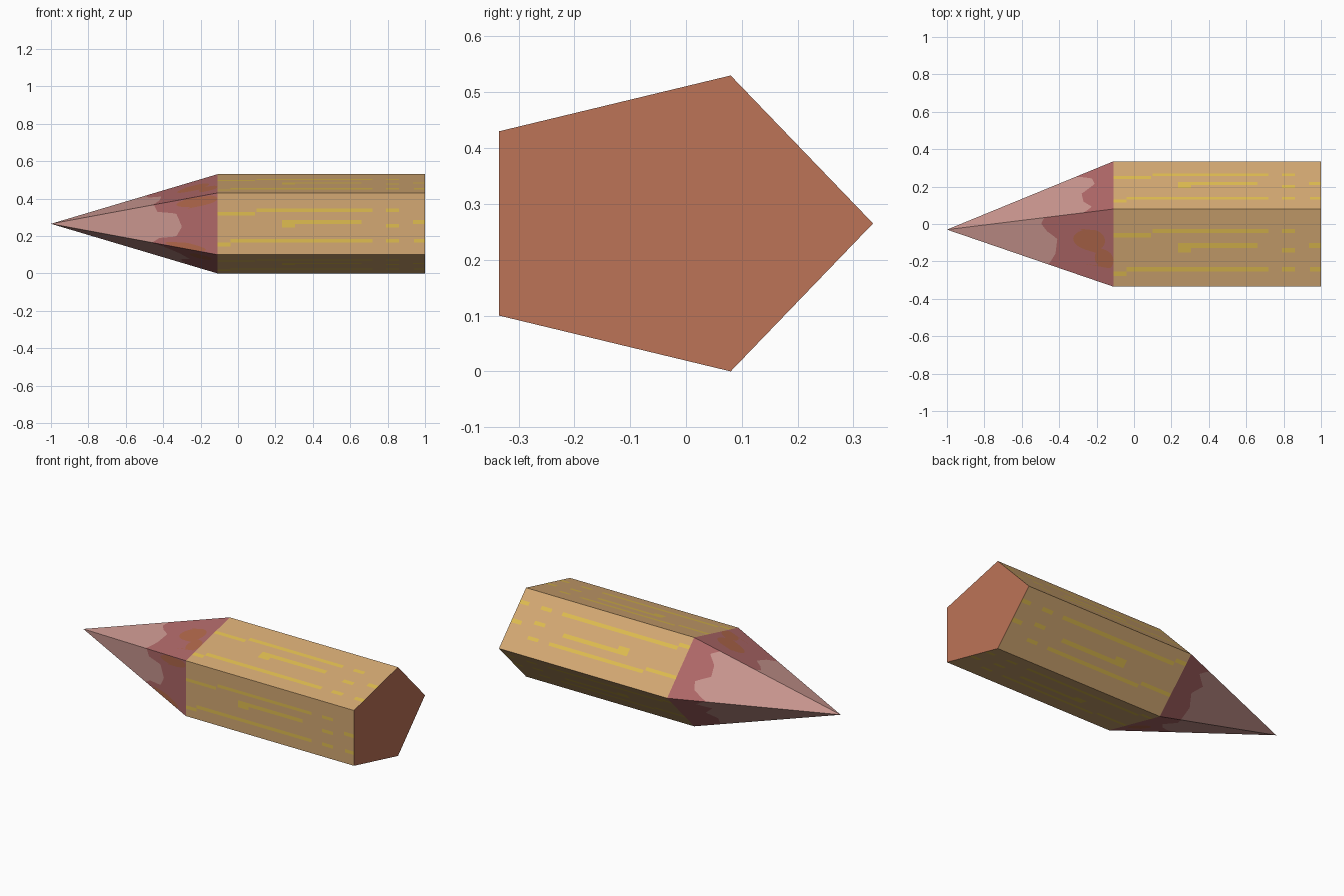
import bpy, bmesh
from mathutils import Vector

if "Cube" in bpy.data.objects:
    bpy.data.objects.remove(bpy.data.objects["Cube"])

# Five-sided cross-section (y, z), starting at the ridge and running over the front
RING = [(0.08, 0.53), (-0.335, 0.43), (-0.335, 0.10), (0.08, 0.0), (0.335, 0.265)]
X_SHOULDER, X_END = -0.11, 1.0
APEX = Vector((-1.0, -0.03, 0.265))


def material(name, rgb):
    lin = [((c / 255 + 0.055) / 1.055) ** 2.4 for c in rgb]
    m = bpy.data.materials.new(name)
    m.diffuse_color = (*lin, 1)
    m.use_nodes = True
    m.node_tree.nodes["Principled BSDF"].inputs["Base Color"].default_value = m.diffuse_color
    return m


WOOD = material("tan_wood", (212, 169, 115))
GRAIN = material("yellow_grain", (224, 189, 80))
END = material("red_brown_end", (188, 115, 87))
PINK = material("pink_tip", (200, 149, 142))
ROSE = material("rose_cut", (175, 104, 104))
RUST = material("rust_patch", (176, 103, 74))


def finish(name, bm, mats):
    bmesh.ops.remove_doubles(bm, verts=bm.verts, dist=0.0001)
    me = bpy.data.meshes.new(name)
    bm.to_mesh(me)
    bm.free()
    for m in mats:
        me.materials.append(m)
    ob = bpy.data.objects.new(name, me)
    bpy.context.collection.objects.link(ob)
    return ob


def shoulder(side, v, x=X_SHOULDER):
    a, b = RING[side], RING[(side + 1) % 5]
    return Vector((x, a[0] + (b[0] - a[0]) * v, a[1] + (b[1] - a[1]) * v))


def quad(bm, pts, mat):
    # Skip slivers with no area
    clean = [p for i, p in enumerate(pts) if (p - pts[i - 1]).length > 0.0002]
    if len(clean) > 2:
        bm.faces.new([bm.verts.new(p) for p in clean]).material_index = mat


# Body: each side is cut into a grid, and the grain dashes are picked out by position
DASHES = [  # v range across the side, then x ranges along it
    ((0.255, 0.31), [(0.10, 0.72), (0.79, 0.86)]),
    ((0.31, 0.365), [(-0.11, 0.09)]),
    ((0.435, 0.50), [(0.235, 0.66), (0.935, 1.0)]),
    ((0.50, 0.56), [(0.235, 0.305), (0.79, 0.86)]),
    ((0.745, 0.805), [(-0.04, 0.72), (0.79, 0.86), (0.94, 1.0)]),
    ((0.805, 0.865), [(-0.11, -0.04)]),
]
v_cuts = sorted({0.0, 1.0} | {v for r, _ in DASHES for v in r})
x_cuts = sorted({X_SHOULDER, X_END} | {x for _, rs in DASHES for r in rs for x in r})


def is_dash(v, x):
    return any(r[0] < v < r[1] and any(a < x < b for a, b in runs) for r, runs in DASHES)


bm = bmesh.new()
for s in range(5):
    for v0, v1 in zip(v_cuts, v_cuts[1:]):
        for x0, x1 in zip(x_cuts, x_cuts[1:]):
            quad(bm, [shoulder(s, v0, x0), shoulder(s, v1, x0),
                      shoulder(s, v1, x1), shoulder(s, v0, x1)],
                 int(is_dash((v0 + v1) / 2, (x0 + x1) / 2)))
finish("pentagonal_body", bm, [WOOD, GRAIN])

# Flat end cap
bm = bmesh.new()
bm.faces.new([bm.verts.new((X_END, y, z)) for y, z in RING])
finish("end_cap", bm, [END])

# Sharpened tip: wavy pink border (v, x) and rust patches (v, x, v radius, x radius) per side
BORDERS = [
    [(0, -.48), (.13, -.497), (.3, -.465), (.45, -.41), (.74, -.42), (.95, -.45), (1, -.46)],
    [(0, -.45), (.2, -.43), (.28, -.33), (.56, -.30), (.77, -.33), (.85, -.42), (1, -.46)],
    [(0, -.46), (.2, -.38), (.4, -.31), (.6, -.26), (.8, -.31), (1, -.27)],
    [(0, -.27), (.25, -.29), (.5, -.25), (.7, -.31), (.85, -.24), (1, -.30)],
    [(0, -.31), (.2, -.225), (.35, -.21), (.5, -.28), (.72, -.27), (.88, -.225), (1, -.27)],
]
PATCHES = [
    [(.42, -.24, .16, .085), (.67, -.16, .13, .05)],
    [(.09, -.22, .09, .11), (.95, -.28, .06, .11)],
    [(.3, -.2, .12, .06)],
    [],
    [],
]


def border(side, v):
    for (a, xa), (b, xb) in zip(BORDERS[side], BORDERS[side][1:]):
        if v <= b:
            return xa + (xb - xa) * (v - a) / (b - a)
    return BORDERS[side][-1][1]


def column(side, v):
    """Points along one line from shoulder to apex where the colour changes."""
    pink = border(side, v)
    near = far = None
    for pv, px, rv, rx in PATCHES[side]:
        k = 1 - ((v - pv) / rv) ** 2
        if k > 0:
            h = rx * k ** 0.5
            near = max(px + h, near if near is not None else -9)
            far = min(px - h, far if far is not None else 9)
    if near is None:
        near = far = (X_SHOULDER + pink) / 2
    near, far = min(near, X_SHOULDER), max(far, pink)
    base = shoulder(side, v)
    return [base.lerp(APEX, (X_SHOULDER - x) / (X_SHOULDER - APEX.x))
            for x in (X_SHOULDER, near, far, pink, APEX.x)]


bm = bmesh.new()
N = 40
for s in range(5):
    cols = [column(s, i / N) for i in range(N + 1)]
    for a, b in zip(cols, cols[1:]):
        for k, mat in enumerate((1, 2, 1, 0)):  # rose, rust, rose, pink
            quad(bm, [a[k + 1], b[k + 1], b[k], a[k]], mat)
finish("sharpened_tip", bm, [PINK, ROSE, RUST])
